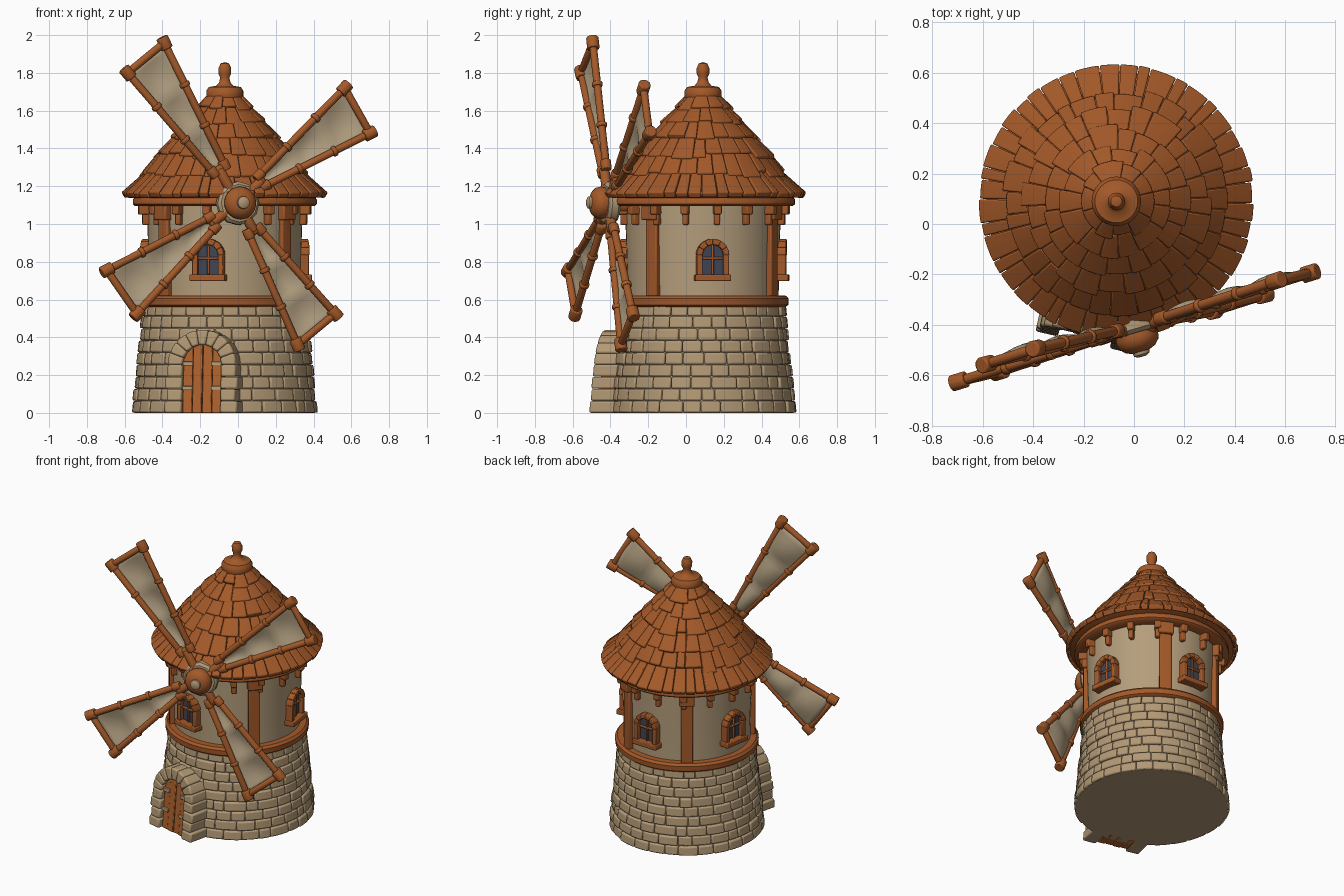
import bpy, bmesh, random
from math import sin, cos, pi, radians, sqrt
from mathutils import Vector, Matrix

if "Cube" in bpy.data.objects:
    bpy.data.objects.remove(bpy.data.objects["Cube"])
random.seed(4)
AXIS = Vector((-0.07, 0.09, 0))          # tower centre line


def material(name, rgb):
    m = bpy.data.materials.new(name)
    m.use_nodes = True
    m.diffuse_color = (*rgb, 1)
    m.node_tree.nodes["Principled BSDF"].inputs["Base Color"].default_value = (*rgb, 1)
    return m


WOOD = material("brown wood", (0.37, 0.1, 0.022))
DOOR = material("door wood", (0.42, 0.12, 0.026))
STONE = material("tan stone", (0.45, 0.32, 0.18))
PLASTER = material("cream plaster", (0.46, 0.34, 0.2))
CLOTH = material("sail cloth", (0.45, 0.35, 0.22))
GLASS = material("dark glass", (0.05, 0.06, 0.09))


def finish(name, bm, mat, bevel=0.0, matrix=None):
    bmesh.ops.recalc_face_normals(bm, faces=bm.faces)
    me = bpy.data.meshes.new(name)
    bm.to_mesh(me)
    bm.free()
    ob = bpy.data.objects.new(name, me)
    bpy.context.collection.objects.link(ob)
    me.materials.append(mat)
    if matrix:
        ob.matrix_world = matrix
    if bevel:
        mod = ob.modifiers.new("soft edges", "BEVEL")
        mod.width, mod.segments, mod.limit_method = bevel, 2, "ANGLE"
    bpy.ops.object.select_all(action="DESELECT")
    ob.select_set(True)
    bpy.context.view_layer.objects.active = ob
    bpy.ops.object.shade_smooth_by_angle(angle=radians(42))
    return ob


def block(bm, f, u, v, w, n=1):
    """Box in (u, v, w) space, bent through the mapping f, cut n times along u."""
    rows = []
    for i in range(n + 1):
        x = u[0] + (u[1] - u[0]) * i / n
        rows.append([bm.verts.new(f(x, v[j], w[k])) for j, k in ((0, 0), (1, 0), (1, 1), (0, 1))])
    for p, q in zip(rows, rows[1:]):
        for j in range(4):
            bm.faces.new((p[j], p[j - 1], q[j - 1], q[j]))
    bm.faces.new(rows[0])
    bm.faces.new(rows[-1])


def beam(bm, a, b, r, sides=10):
    a, b = Vector(a), Vector(b)
    rot = (b - a).to_track_quat("Z", "Y").to_matrix().to_4x4()
    bmesh.ops.create_cone(bm, cap_ends=True, segments=sides, radius1=r, radius2=r,
                          depth=(b - a).length, matrix=Matrix.Translation((a + b) / 2) @ rot)


def lathe(name, profile, mat, matrix=Matrix.Translation(AXIS), steps=56):
    bm = bmesh.new()
    verts = [bm.verts.new((r, 0, z)) for r, z in profile]
    edges = [bm.edges.new(e) for e in zip(verts, verts[1:])]
    bmesh.ops.spin(bm, geom=verts + edges, cent=(0, 0, 0), axis=(0, 0, 1),
                   angle=2 * pi, steps=steps)
    bmesh.ops.remove_doubles(bm, verts=bm.verts, dist=0.0005)
    return finish(name, bm, mat, matrix=matrix)


def polar(a, z, r):
    return AXIS + Vector((r * cos(a), r * sin(a), z))


def facing(deg):
    """Local -y points outwards from the tower at this bearing."""
    return Matrix.Translation(AXIS) @ Matrix.Rotation(radians(deg + 90), 4, "Z")


def ring_cuts(count, jitter, phase):
    step = 2 * pi / count
    cuts = [phase + step * (i + random.uniform(-jitter, jitter)) for i in range(count)]
    return list(zip(cuts, cuts[1:] + [cuts[0] + 2 * pi]))


# Stone base: solid core with staggered courses of blocks
lathe("base_core", [(0, 0), (0.478, 0), (0.42, 0.58), (0, 0.58)], STONE)
bm = bmesh.new()
courses = 9
for c in range(courses):
    z0, z1 = 0.575 * c / courses, 0.575 * (c + 1) / courses
    for a0, a1 in ring_cuts(27, 0.2, c * 0.41):
        out = random.uniform(0, 0.011)
        block(bm, lambda a, z, w: polar(a, z, 0.486 - 0.1 * z + w),
              (a0 + 0.003, a1 - 0.003), (z0 + 0.001, z1 - 0.001), (-0.04, out), 3)
finish("base_stones", bm, STONE, 0.009)

# Plaster storey with timber rings, posts and pegs
lathe("upper_wall", [(0, 0.57), (0.4, 0.57), (0.403, 0.8), (0.415, 1.14), (0, 1.14)], PLASTER)
lathe("lower_ring", [(0.39, 0.56), (0.437, 0.56), (0.452, 0.572), (0.454, 0.605),
                     (0.44, 0.62), (0.39, 0.622)], WOOD)
lathe("upper_ring", [(0.4, 1.095), (0.475, 1.095), (0.487, 1.105), (0.487, 1.13),
                     (0.47, 1.15), (0.4, 1.15)], WOOD)
bm = bmesh.new()
for deg in (-40, 62, 125, 220):
    a = radians(deg)
    block(bm, polar, (a - 0.09, a + 0.09), (0.6, 1.11), (0.37, 0.432), 2)
    block(bm, polar, (a - 0.11, a + 0.11), (1.02, 1.11), (0.38, 0.455), 2)
for i in range(16):
    a = radians(i * 22.5 + 10)
    block(bm, polar, (a - 0.045, a + 0.045), (1.05, 1.11), (0.38, 0.465))
    block(bm, polar, (a - 0.035, a + 0.035), (0.995, 1.06), (0.38, 0.443))
finish("wall_timbers", bm, WOOD, 0.008)

# Roof: closed core, then overlapping shingle rows (radius, height)
ROWS = [(0.535, 1.15), (0.432, 1.255), (0.36, 1.355), (0.288, 1.44), (0.21, 1.53),
        (0.14, 1.605), (0.075, 1.685)]
lathe("roof_core", [(0, 1.125), (0.44, 1.125), (0.515, 1.15)]
      + [(r - 0.012, z - 0.005) for r, z in ROWS[1:]] + [(0, 1.69)], WOOD)
bm = bmesh.new()
for i, ((r0, z0), (r1, z1)) in enumerate(zip(ROWS, ROWS[1:])):
    def slope(a, t, w):
        w *= 1 - 0.5 * t
        return polar(a, z0 + (z1 - z0) * t + 0.8 * w, r0 + (r1 - r0) * t + 0.5 * w)
    for a0, a1 in ring_cuts((44, 30, 24, 19, 14, 10)[i], 0.22, i * 0.3):
        rough = 0.02 if i == 0 else 0.2
        drop, lift = random.uniform(-rough, rough), random.uniform(0.014, 0.026)
        block(bm, slope, (a0 + 0.003, a1 - 0.003), (drop, 1.15), (-0.016, lift), 3)
finish("roof_shingles", bm, WOOD, 0.008)
lathe("roof_finial", [(0, 1.65), (0.085, 1.65), (0.098, 1.665), (0.098, 1.705), (0.085, 1.725),
                      (0.045, 1.732), (0.03, 1.75), (0.024, 1.775), (0.033, 1.795),
                      (0.034, 1.825), (0.022, 1.85), (0, 1.857)], WOOD, steps=32)


def flat(x, z, w):
    return Vector((x, -w, z))


def arch(bm, spring, r, w, count, lean=0.0):
    """Half ring of wedge blocks above the spring height."""
    def bend(a, rad, d):
        z = spring + rad * sin(a)
        return Vector((rad * cos(a), -d + lean * z, z))
    for i in range(count):
        block(bm, bend, (pi * i / count, pi * (i + 1) / count), r, w, 2)


# Door: stone surround, planks and straps
door_at = facing(-103)
bm = bmesh.new()
LEAN = 0.09
for s in (-1, 1):
    for k in range(4):
        z0, wide = k * 0.064, 0.185 + (0.012 if k % 2 == 0 else 0)
        block(bm, lambda x, z, w: Vector((s * x, LEAN * z - w, z)),
              (0.105, wide), (z0, z0 + 0.063), (0.4, 0.575))
arch(bm, 0.255, (0.105, 0.185), (0.36, 0.575), 9, LEAN)
finish("door_surround", bm, STONE, 0.01, door_at)


def plank(x, t, w):
    z = t * (0.255 + sqrt(max(0, 0.108 ** 2 - x * x)))
    return Vector((x, LEAN * z - w, z))


bm = bmesh.new()
for k in range(4):
    x0 = -0.106 + k * 0.053
    block(bm, plank, (x0 + 0.001, x0 + 0.052), (0, 1), (0.42, 0.543 + 0.005 * (k % 2)), 3)
finish("door_planks", bm, DOOR, 0.004, door_at)
bm = bmesh.new()
for z in (0.12, 0.25):
    for s in (-1, 1):
        block(bm, lambda x, h, w: Vector((s * x, LEAN * h - w, h)),
              (0.05, 0.105), (z, z + 0.022), (0.53, 0.556))
finish("door_straps", bm, STONE, 0.003, door_at)

# Windows: glass pane, arched frame, sill and glazing bars
for n, deg in enumerate((-102, 7, 88, 170)):
    at, tag = facing(deg), str(n + 1)
    bm = bmesh.new()
    block(bm, lambda x, t, w: flat(x, 0.72 + t * (0.12 + sqrt(max(0, 0.06 ** 2 - x * x))), w),
          (-0.06, 0.06), (0, 1), (0.405, 0.412), 8)
    finish("window_glass_" + tag, bm, GLASS, 0, at)
    bm = bmesh.new()
    arch(bm, 0.835, (0.055, 0.087), (0.36, 0.443), 6)
    for s in (-1, 1):
        block(bm, flat, (s * 0.055, s * 0.085), (0.72, 0.836), (0.36, 0.44))
    block(bm, flat, (-0.095, 0.095), (0.698, 0.732), (0.36, 0.455))
    block(bm, flat, (-0.006, 0.006), (0.73, 0.895), (0.4, 0.424))
    block(bm, flat, (-0.056, 0.056), (0.812, 0.826), (0.4, 0.424))
    finish("window_frame_" + tag, bm, WOOD, 0.005, at)

# Sail wheel: hub turned about an axis that points off to one side
HUB = Vector((0, -0.41, 1.11))
OUT = Vector((0.29, -1, 0.035)).normalized()
hub_at = Matrix.Translation(HUB) @ OUT.to_track_quat("Z", "Y").to_matrix().to_4x4()
lathe("hub_shaft", [(0, -0.2), (0.06, -0.2), (0.06, 0), (0, 0)], WOOD, hub_at, 20)
lathe("hub_collar", [(0, -0.04), (0.1, -0.04), (0.115, -0.025), (0.115, 0.01), (0.1, 0.025),
                     (0, 0.025)], STONE, hub_at, 12)
lathe("hub_boss", [(0, 0.02), (0.082, 0.02), (0.087, 0.045), (0.08, 0.07), (0.06, 0.09),
                   (0.035, 0.1), (0, 0.1)], WOOD, hub_at, 28)
lathe("hub_tip", [(0, 0.095), (0.035, 0.095), (0.032, 0.112), (0.018, 0.12), (0, 0.12)],
      STONE, hub_at, 16)


def on_wheel(x, z):
    return Vector((x, HUB.y + 0.29 * x + 0.035 * (z - HUB.z), z))


# Each sail: two inner corners, then two outer corners
SAILS = [((-0.07, 1.31), (-0.13, 1.27), (-0.585, 1.8), (-0.39, 1.96)),
         ((0.14, 1.2), (0.11, 1.255), (0.565, 1.72), (0.7, 1.48)),
         ((0.055, 0.95), (0.115, 0.975), (0.515, 0.525), (0.315, 0.36)),
         ((-0.15, 1.035), (-0.12, 0.98), (-0.535, 0.525), (-0.695, 0.755))]
for n, corners in enumerate(SAILS):
    a, b, c, d = (on_wheel(*p) for p in corners)
    bm = bmesh.new()
    for p, q in ((a, b), (b, c), (c, d), (d, a)):
        beam(bm, p, q, 0.021)
    for p, q in ((b, c), (a, d)):
        along = (q - p).normalized()
        beam(bm, q - along * 0.035, q + along * 0.032, 0.034)
        beam(bm, p - along * 0.025, p + along * 0.03, 0.029)
        for t in (0.33, 0.66):
            m = p.lerp(q, t)
            beam(bm, m - along * 0.012, m + along * 0.012, 0.029)
    beam(bm, HUB, (a + b) / 2, 0.028)
    finish("sail_frame_" + str(n + 1), bm, WOOD, 0.006)

    # Cloth hangs in three billows between the cross ties
    bm = bmesh.new()
    grid = []
    for i in range(19):
        t, row = i / 18, []
        for j in range(9):
            s = j / 8
            sag = 0.022 * sin(pi * s) * (0.35 + abs(sin(3 * pi * t)))
            row.append(bm.verts.new(a.lerp(d, t).lerp(b.lerp(c, t), s) - OUT * sag))
        grid.append(row)
    for r0, r1 in zip(grid, grid[1:]):
        for j in range(8):
            bm.faces.new((r0[j], r0[j + 1], r1[j + 1], r1[j]))
    cloth = finish("sail_cloth_" + str(n + 1), bm, CLOTH)
    cloth.modifiers.new("thickness", "SOLIDIFY").thickness = 0.008
